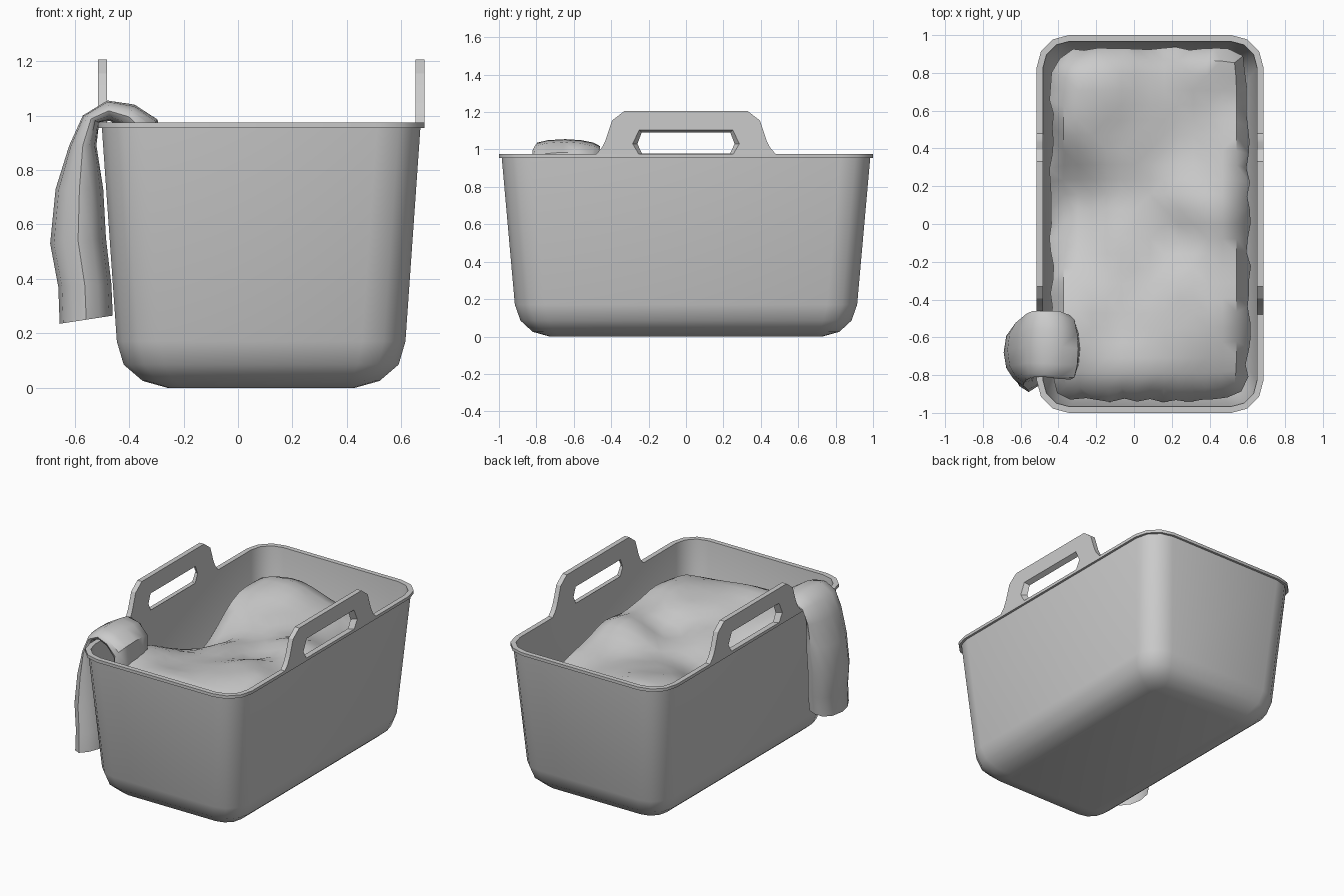
import bpy, bmesh, math, random
from mathutils import Vector, noise

random.seed(4)
CX = 0.085  # basket centre in x

if "Cube" in bpy.data.objects:
    bpy.data.objects.remove(bpy.data.objects["Cube"])


def material(name, rgb):
    mat = bpy.data.materials.new(name)
    mat.use_nodes = True
    mat.diffuse_color = (*rgb, 1)
    mat.node_tree.nodes["Principled BSDF"].inputs["Base Color"].default_value = (*rgb, 1)
    return mat


GREY = material("light grey", (0.6, 0.6, 0.6))


def finish(bm, name, angle):
    bmesh.ops.recalc_face_normals(bm, faces=bm.faces)
    mesh = bpy.data.meshes.new(name)
    bm.to_mesh(mesh)
    bm.free()
    obj = bpy.data.objects.new(name, mesh)
    bpy.context.collection.objects.link(obj)
    mesh.materials.append(GREY)
    bpy.ops.object.select_all(action="DESELECT")
    obj.select_set(True)
    bpy.context.view_layer.objects.active = obj
    bpy.ops.object.shade_smooth_by_angle(angle=math.radians(angle))
    return obj


def loft(bm, rings, cap_start=False, cap_end=False):
    loops = [[bm.verts.new(p) for p in ring] for ring in rings]
    for a, b in zip(loops, loops[1:]):
        for i in range(len(a)):
            j = (i + 1) % len(a)
            bm.faces.new((a[i], a[j], b[j], b[i]))
    if cap_start:
        bm.faces.new(loops[0])
    if cap_end:
        bm.faces.new(loops[-1])


def rounded_rect(hx, hy, r, z, steps=3):
    pts = []
    for k, (sx, sy) in enumerate(((1, 1), (-1, 1), (-1, -1), (1, -1))):
        for s in range(steps + 1):
            a = math.pi / 2 * (k + s / steps)
            pts.append((CX + sx * (hx - r) + r * math.cos(a),
                        sy * (hy - r) + r * math.sin(a), z))
    return pts


# Basket: outer wall, rim lip, then inner wall and floor (half x, half y, radius, z)
profile = [
    (0.345, 0.73, 0.06, 0.0), (0.435, 0.82, 0.11, 0.025), (0.505, 0.885, 0.15, 0.085),
    (0.53, 0.915, 0.16, 0.17), (0.585, 0.985, 0.16, 0.955), (0.60, 1.0, 0.17, 0.955),
    (0.60, 1.0, 0.17, 0.975), (0.567, 0.967, 0.14, 0.975), (0.515, 0.90, 0.14, 0.18),
    (0.42, 0.80, 0.10, 0.04),
]
bm = bmesh.new()
loft(bm, [rounded_rect(*p) for p in profile], True, True)
finish(bm, "basket", 35)


# Handles: plates with a hole that narrows towards the inside
def mirrored(half):
    return half + [(-y, z) for y, z in reversed(half)]


OUTLINE = mirrored([(0.465, 0.957), (0.48, 0.975), (0.45, 1.01), (0.43, 1.05),
                    (0.395, 1.155), (0.33, 1.205)])
HOLE_OUT = mirrored([(0.245, 0.962), (0.285, 1.03), (0.25, 1.105)])
HOLE_IN = mirrored([(0.235, 0.978), (0.26, 1.03), (0.237, 1.09)])


def handle(name, side):
    bm = bmesh.new()
    faces = []
    for x, hole in ((0.60, HOLE_OUT), (0.567, HOLE_IN)):
        loops, edges = [], []
        for pts in (OUTLINE, hole):
            vs = [bm.verts.new((CX + side * x, y, z)) for y, z in pts]
            edges += [bm.edges.new((v, vs[(i + 1) % len(vs)])) for i, v in enumerate(vs)]
            loops.append(vs)
        bmesh.ops.triangle_fill(bm, edges=edges, use_beauty=True)
        faces.append(loops)
    for a, b in zip(*faces):
        for i in range(len(a)):
            j = (i + 1) % len(a)
            bm.faces.new((a[i], a[j], b[j], b[i]))
    finish(bm, name, 20)


handle("left_handle", 1)
handle("right_handle", -1)

# Cloth pile: crumpled sheet of bumps and hollows (x, y, height, spread)
BUMPS = [(-0.2, 0.72, 0.10, 0.28), (0.35, -0.5, 0.10, 0.32), (0.42, 0.05, 0.08, 0.22),
         (-0.45, 0.12, -0.20, 0.26), (0.5, 0.7, -0.08, 0.25), (0.22, -0.05, -0.05, 0.14),
         (-0.35, -0.6, 0.10, 0.25), (0.0, -0.85, 0.06, 0.2)]


def cloth_height(x, y):
    z = 0.79 + sum(h * math.exp(-((x - bx) ** 2 + (y - by) ** 2) / (s * s))
                   for bx, by, h, s in BUMPS)
    return z + 0.03 * noise.noise(Vector((x * 4, y * 4, 1.7)))


NX, NY = 14, 24
bm = bmesh.new()
grid = []
for j in range(NY + 1):
    row = []
    for i in range(NX + 1):
        u, v = 2 * i / NX - 1, 2 * j / NY - 1
        x = CX + 0.535 * u * (1 - 0.07 * abs(v) ** 12)
        y = 0.945 * v * (1 - 0.05 * abs(u) ** 8)
        edge = max(abs(u), abs(v))
        z = cloth_height(x, y) - 0.10 * edge ** 14
        if edge > 0.99:
            x -= u * random.uniform(0, 0.025)
            y -= v * random.uniform(0, 0.025)
            z -= random.uniform(0, 0.06)
        row.append(bm.verts.new((x, y, z)))
    grid.append(row)
for j in range(NY):
    for i in range(NX):
        bm.faces.new((grid[j][i], grid[j][i + 1], grid[j + 1][i + 1], grid[j + 1][i]))
bmesh.ops.triangulate(bm, faces=bm.faces)
finish(bm, "cloth_pile", 45)

# Sleeve hanging over the rim: outer x z, inner x z, y range of each section
SECTIONS = [
    (-0.655, 0.235, -0.46, 0.265, -0.88, -0.56), (-0.66, 0.37, -0.465, 0.38, -0.87, -0.54),
    (-0.69, 0.53, -0.485, 0.55, -0.85, -0.51), (-0.67, 0.73, -0.495, 0.73, -0.84, -0.49),
    (-0.62, 0.89, -0.52, 0.89, -0.83, -0.48), (-0.57, 1.0, -0.51, 0.975, -0.82, -0.47),
    (-0.48, 1.055, -0.47, 0.98, -0.82, -0.47), (-0.38, 1.04, -0.42, 0.95, -0.83, -0.47),
    (-0.295, 0.985, -0.38, 0.88, -0.83, -0.49), (-0.285, 0.85, -0.40, 0.78, -0.82, -0.5),
]
bm = bmesh.new()
rings = []
SIDES = 12
for k, (ox, oz, ix, iz, y0, y1) in enumerate(SECTIONS):
    ring = []
    for s in range(SIDES):
        a = 2 * math.pi * s / SIDES
        t = 0.5 + 0.5 * math.cos(a)
        wobble = 1 + 0.06 * math.sin(3 * a + k * 0.5)
        ring.append((ix + (ox - ix) * t,
                     (y0 + y1) / 2 + (y1 - y0) / 2 * math.sin(a) * wobble,
                     iz + (oz - iz) * t))
    rings.append(ring)
loft(bm, rings, False, True)
finish(bm, "hanging_sleeve", 50)
